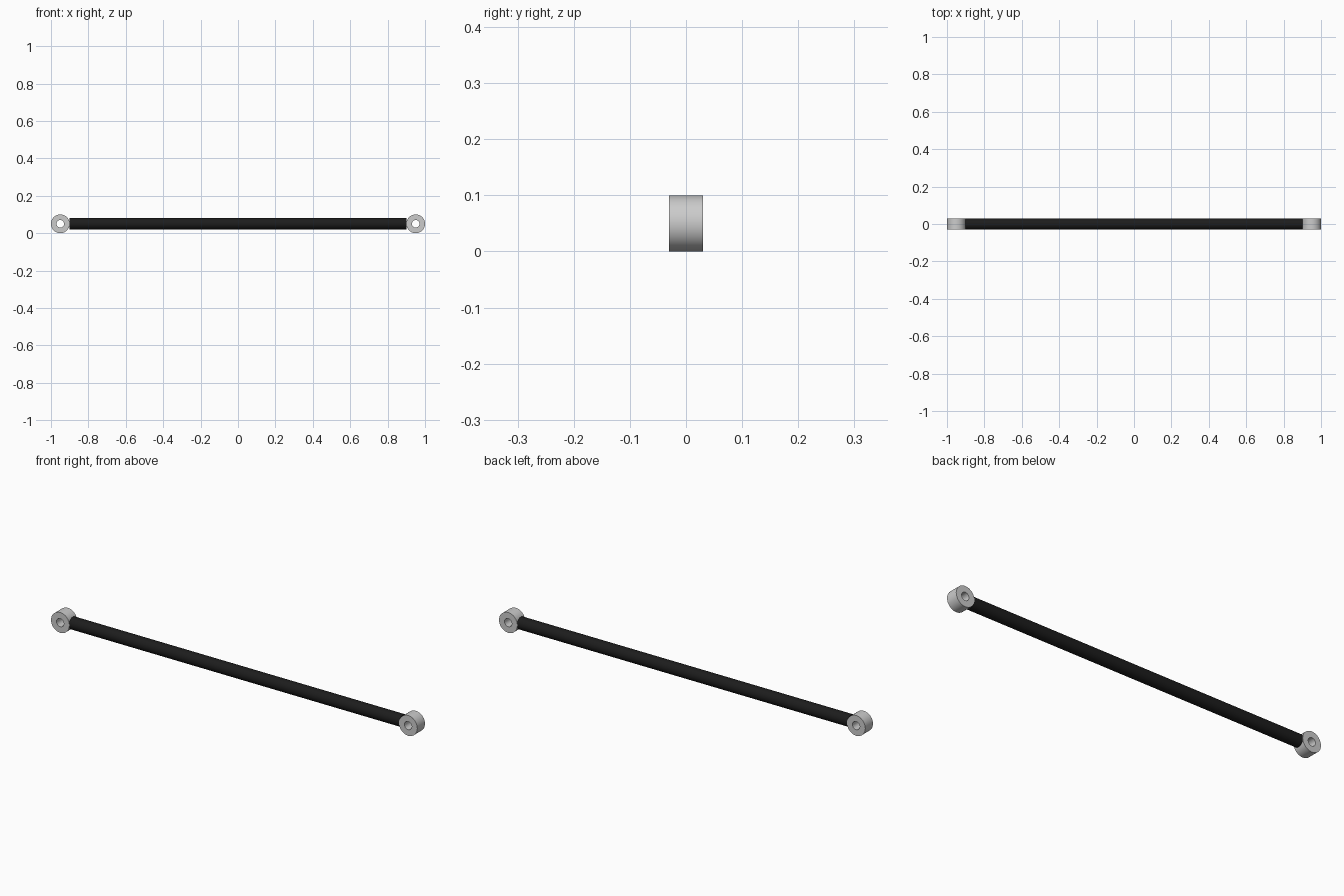
import bpy, bmesh, math

if "Cube" in bpy.data.objects:
    bpy.data.objects.remove(bpy.data.objects["Cube"])

R_OUT, R_IN, HALF_W, EYE_X, MID_Z = 0.05, 0.02, 0.03, 0.95, 0.05
SEG = 48


def finish(name, bm):
    bmesh.ops.recalc_face_normals(bm, faces=bm.faces)
    me = bpy.data.meshes.new(name)
    bm.to_mesh(me)
    bm.free()
    ob = bpy.data.objects.new(name, me)
    bpy.context.collection.objects.link(ob)
    bpy.ops.object.select_all(action='DESELECT')
    ob.select_set(True)
    bpy.context.view_layer.objects.active = ob
    bpy.ops.object.shade_smooth_by_angle(angle=math.radians(35))
    return ob


# Eyelet: rectangular profile swept around the y axis
def eyelet(name, x):
    bm = bmesh.new()
    profile = [(R_OUT, -HALF_W), (R_OUT, HALF_W), (R_IN, HALF_W), (R_IN, -HALF_W)]
    rings = []
    for i in range(SEG):
        a = 2 * math.pi * i / SEG
        rings.append([bm.verts.new((r * math.cos(a), y, r * math.sin(a))) for r, y in profile])
    for i in range(SEG):
        p, q = rings[i], rings[(i + 1) % SEG]
        for j in range(4):
            k = (j + 1) % 4
            bm.faces.new((p[j], p[k], q[k], q[j]))
    finish(name, bm).location = (x, 0, MID_Z)


eyelet("left_eyelet", -EYE_X)
eyelet("right_eyelet", EYE_X)

# Black rod between the eyelets
bm = bmesh.new()
bmesh.ops.create_cone(bm, cap_ends=True, segments=SEG, radius1=0.03, radius2=0.03, depth=1.804)
rod = finish("rod", bm)
rod.rotation_euler = (0, math.pi / 2, 0)
rod.location = (0, 0, MID_Z)
mat = bpy.data.materials.new("black")
mat.diffuse_color = (0.012, 0.012, 0.012, 1)
mat.use_nodes = True
mat.node_tree.nodes["Principled BSDF"].inputs["Base Color"].default_value = mat.diffuse_color
rod.data.materials.append(mat)
